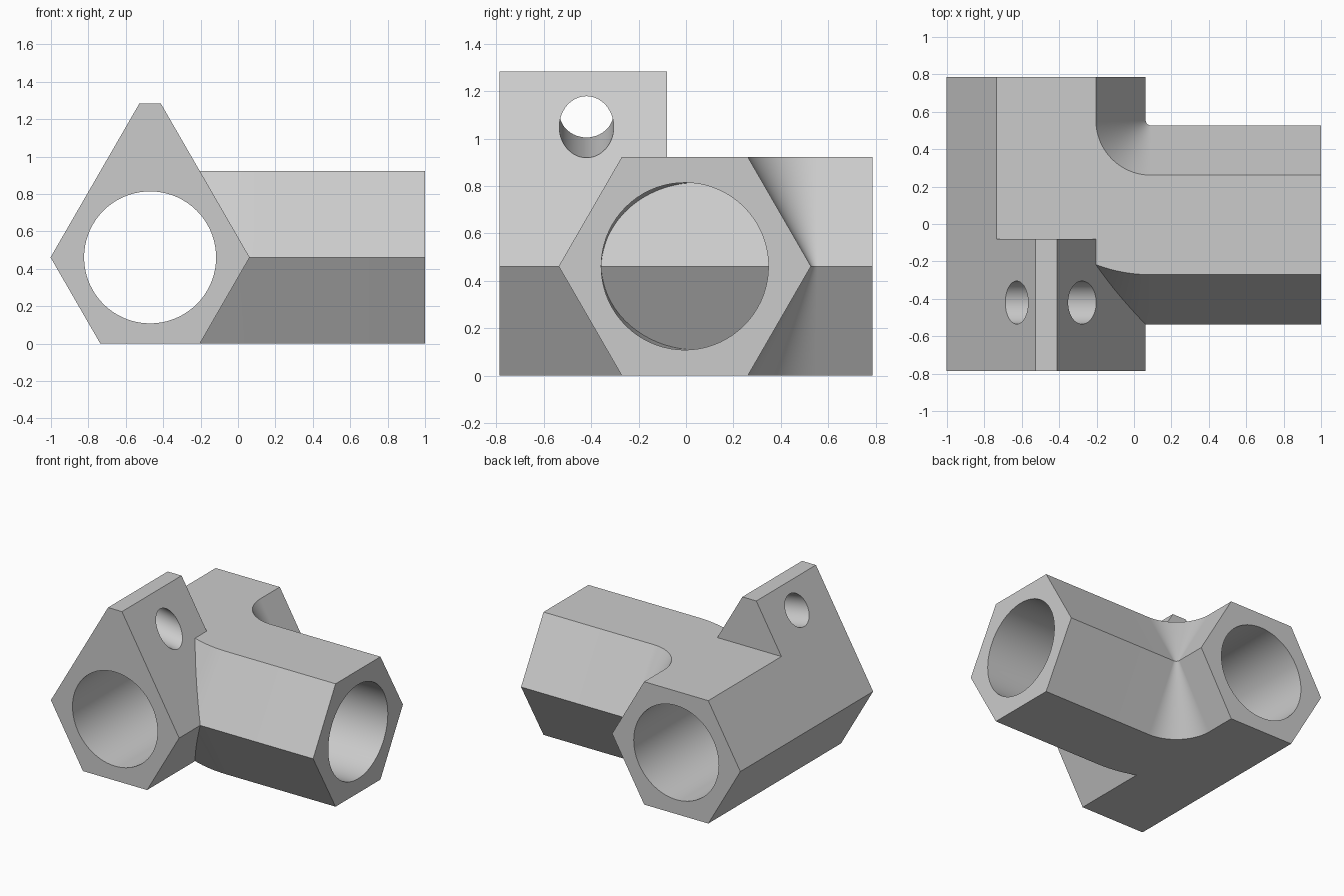
import bpy, bmesh
from math import sin, cos, pi, radians, sqrt
from mathutils import Vector

if "Cube" in bpy.data.objects:
    bpy.data.objects.remove(bpy.data.objects["Cube"])

APOTHEM = 0.461                      # half the hexagon height
HEX_R = APOTHEM * 2 / sqrt(3)
BORE_R = 0.353
MAIN_X, ARM_Y = -0.47, -0.005        # axes of the two tubes
BEND_R = 0.56                        # radius of the bend centreline
FRONT, BACK, EAR_BACK = -0.787, 0.787, -0.08
EAR_TOP = 1.283

grey = bpy.data.materials.new("light_grey")
grey.use_nodes = True
COLOUR = (0.6, 0.6, 0.6, 1)
grey.diffuse_color = COLOUR
grey.node_tree.nodes["Principled BSDF"].inputs["Base Color"].default_value = COLOUR


def polygon(radius, sides):
    return [(radius * cos(2 * pi * k / sides), radius * sin(2 * pi * k / sides))
            for k in range(sides)]


def loft(name, rings):
    """Closed solid through a series of matching rings."""
    bm = bmesh.new()
    loops = [[bm.verts.new(p) for p in ring] for ring in rings]
    n = len(loops[0])
    for a, b in zip(loops, loops[1:]):
        for i in range(n):
            bm.faces.new((a[i], a[(i + 1) % n], b[(i + 1) % n], b[i]))
    bm.faces.new(loops[0])
    bm.faces.new(loops[-1])
    bmesh.ops.recalc_face_normals(bm, faces=bm.faces)
    mesh = bpy.data.meshes.new(name)
    bm.to_mesh(mesh)
    bm.free()
    mesh.materials.append(grey)
    obj = bpy.data.objects.new(name, mesh)
    bpy.context.collection.objects.link(obj)
    return obj


def prism(name, outline, y0, y1):
    return loft(name, [[(x, y, z) for x, z in outline] for y in (y0, y1)])


def sweep(name, profile, end_x, overrun=0, steps=30):
    """Profile carried along the side arm and round the bend into the main tube."""
    centre = Vector((MAIN_X + BEND_R, ARM_Y + BEND_R, APOTHEM))
    stations = [(Vector((end_x, ARM_Y, APOTHEM)), 0)]
    for k in range(steps + 1):
        t = pi / 2 * k / steps
        stations.append((centre + BEND_R * Vector((-sin(t), -cos(t), 0)), t))
    if overrun:
        stations.append((stations[-1][0] + Vector((0, overrun, 0)), pi / 2))
    return loft(name, [[p + Vector((-u * sin(t), -u * cos(t), v)) for u, v in profile]
                       for p, t in stations])


def boolean(target, tool, operation):
    mod = target.modifiers.new(operation.lower(), "BOOLEAN")
    mod.object, mod.operation, mod.solver = tool, operation, "EXACT"
    bpy.context.view_layer.objects.active = target
    bpy.ops.object.modifier_apply(modifier=mod.name)
    bpy.data.objects.remove(tool)


# Main tube: hexagon whose upper slopes run on into the ear
rise = (EAR_TOP - APOTHEM) / sqrt(3)
half = [(HEX_R / 2, 0), (HEX_R, APOTHEM), (HEX_R - rise, EAR_TOP)]
outline = [(MAIN_X + u, z) for u, z in half]
outline += [(MAIN_X - u, z) for u, z in reversed(half)]
body = prism("pipe_joint", outline, FRONT, BACK)

# Trim the ear away behind its back edge
trim = prism("ear_trim", [(-2, 2 * APOTHEM), (1, 2 * APOTHEM), (1, 2), (-2, 2)], EAR_BACK, 2)
boolean(body, trim, "DIFFERENCE")

# Side arm with a curved root, hollowed along its own path
arm = sweep("side_arm", polygon(HEX_R, 6), 1.0)
boolean(arm, sweep("arm_bore", polygon(BORE_R, 72), 1.2, 0.1), "DIFFERENCE")
boolean(body, arm, "UNION")

# Main bore
bore = [(MAIN_X + u, APOTHEM + v) for u, v in polygon(BORE_R, 72)]
boolean(body, prism("main_bore", bore, -1, 1), "DIFFERENCE")

# Tilted screw hole through the ear
bpy.ops.mesh.primitive_cylinder_add(vertices=48, radius=0.115, depth=0.9,
                                    location=(-0.4525, -0.42, 1.08),
                                    rotation=(0, radians(100), 0))
hole = bpy.context.object
hole.name = "ear_hole"
hole.data.materials.append(grey)
boolean(body, hole, "DIFFERENCE")

# Smooth curved walls, keep edges crisp
bpy.ops.object.select_all(action="DESELECT")
body.select_set(True)
bpy.context.view_layer.objects.active = body
bpy.ops.object.shade_smooth_by_angle(angle=radians(20))
